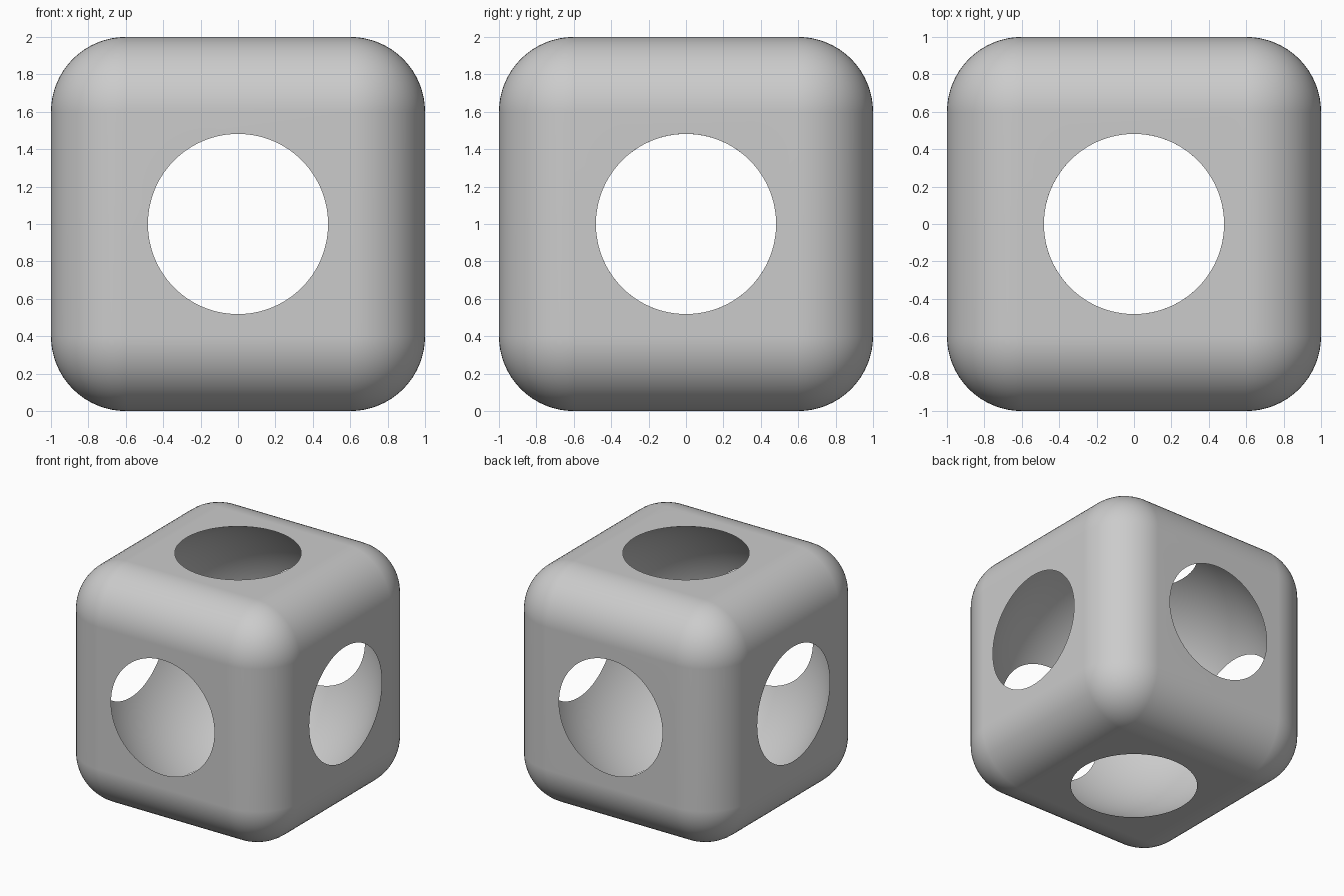
import bpy
import math

if "Cube" in bpy.data.objects:
    bpy.data.objects.remove(bpy.data.objects["Cube"], do_unlink=True)

HOLE_RADIUS = 0.482
EDGE_RADIUS = 0.4
CENTRE = (0, 0, 1)

# Single grey material
grey = bpy.data.materials.new("plain_grey")
grey.use_nodes = True
colour = (0.6, 0.6, 0.6, 1)
grey.diffuse_color = colour
grey.node_tree.nodes["Principled BSDF"].inputs["Base Color"].default_value = colour

# Spherical hollow, wide enough to break through all six faces
bpy.ops.mesh.primitive_ico_sphere_add(
    subdivisions=6, radius=math.hypot(1, HOLE_RADIUS), location=CENTRE)
hollow = bpy.context.object
hollow.name = "hollow_cutter"
hollow.hide_render = True
hollow.data.materials.append(grey)

# Rounded cube shell
bpy.ops.mesh.primitive_cube_add(size=2, location=CENTRE)
shell = bpy.context.object
shell.name = "rounded_cube_shell"
shell.data.materials.append(grey)

rounding = shell.modifiers.new("rounding", "BEVEL")
rounding.width = EDGE_RADIUS
rounding.segments = 16
rounding.limit_method = "NONE"

cut = shell.modifiers.new("hollow", "BOOLEAN")
cut.operation = "DIFFERENCE"
cut.solver = "EXACT"
cut.object = hollow

for name in ("rounding", "hollow"):
    bpy.ops.object.modifier_apply(modifier=name)
bpy.data.objects.remove(hollow, do_unlink=True)

# Smooth shading with crisp hole rims and flat faces
bpy.ops.object.shade_smooth_by_angle(angle=math.radians(35))
weighted = shell.modifiers.new("flat_faces", "WEIGHTED_NORMAL")
weighted.keep_sharp = True
